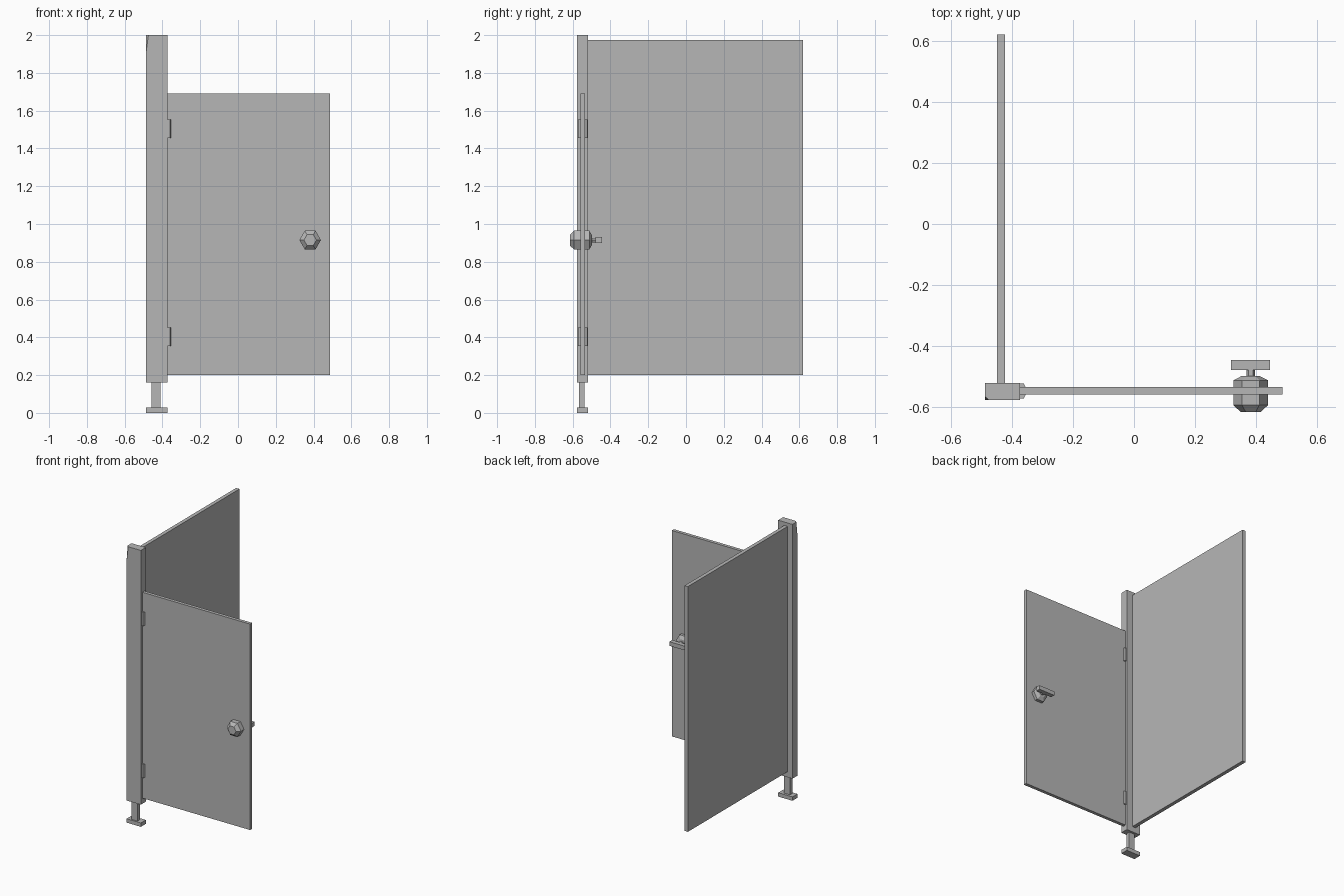
import bpy, bmesh, math
from mathutils import Vector

if "Cube" in bpy.data.objects:
    bpy.data.objects.remove(bpy.data.objects["Cube"], do_unlink=True)

grey = bpy.data.materials.new("partition grey")
grey.use_nodes = True
grey.diffuse_color = (0.47, 0.47, 0.47, 1)
grey.node_tree.nodes["Principled BSDF"].inputs["Base Color"].default_value = grey.diffuse_color


def finish(name, bm):
    bmesh.ops.recalc_face_normals(bm, faces=bm.faces)
    mesh = bpy.data.meshes.new(name)
    bm.to_mesh(mesh)
    bm.free()
    mesh.materials.append(grey)
    obj = bpy.data.objects.new(name, mesh)
    bpy.context.collection.objects.link(obj)
    return obj


def box_mesh(x, y, z):
    bm = bmesh.new()
    bmesh.ops.create_cube(bm, size=1)
    for v in bm.verts:
        v.co = [r[0] if c < 0 else r[1] for c, r in zip(v.co, (x, y, z))]
    return bm


def box(name, x, y, z):
    return finish(name, box_mesh(x, y, z))


def lathe_y(name, cx, cz, profile, sides):
    """Faceted solid around a y axis, from (y, radius) pairs."""
    bm = bmesh.new()
    rings = []
    for y, r in profile:
        angles = [math.tau * i / sides for i in range(sides)]
        rings.append([bm.verts.new((cx + r * math.cos(a), y, cz + r * math.sin(a)))
                      for a in angles])
    for a, b in zip(rings, rings[1:]):
        for i in range(sides):
            j = (i + 1) % sides
            bm.faces.new((a[i], a[j], b[j], b[i]))
    bm.faces.new(rings[0])
    bm.faces.new(rings[-1])
    return finish(name, bm)


POST_X, POST_Y = (-0.488, -0.374), (-0.577, -0.52)

# Post with a small slanted cut at its outer front top corner
bm = box_mesh(POST_X, POST_Y, (0.16, 2.0))
corner = Vector((POST_X[0], POST_Y[0], 1.9))
a = Vector((POST_X[0] + 0.014, POST_Y[0], 2.0))
b = Vector((POST_X[0], POST_Y[0] + 0.012, 2.0))
normal = (a - corner).cross(b - corner)
if normal.x > 0:
    normal.negate()
cut = bmesh.ops.bisect_plane(bm, geom=bm.verts[:] + bm.edges[:] + bm.faces[:],
                             plane_co=corner, plane_no=normal, clear_outer=True)
bmesh.ops.holes_fill(bm, edges=[e for e in bm.edges if e.is_boundary])
finish("post", bm)

# Foot under the post
box("foot_stem", (-0.457, -0.409), (-0.566, -0.537), (0.02, 0.165))
box("foot_plate", POST_X, POST_Y, (0.0, 0.028))

# Wall panel and door
box("side_panel", (-0.449, -0.422), (-0.525, 0.62), (0.2, 1.975))
box("door", (-0.376, 0.487), (-0.558, -0.534), (0.2, 1.69))

# Hinges with bevelled outer edges
for name, z in (("lower_hinge", 0.355), ("upper_hinge", 1.455)):
    bm = bmesh.new()
    outline = [(-0.38, -0.572), (-0.361, -0.572), (-0.354, -0.558),
               (-0.354, -0.536), (-0.361, -0.522), (-0.38, -0.522)]
    face = bm.faces.new([bm.verts.new((x, y, z)) for x, y in outline])
    top = bmesh.ops.extrude_face_region(bm, geom=[face])["geom"]
    for v in top:
        if isinstance(v, bmesh.types.BMVert):
            v.co.z += 0.097
    finish(name, bm)

# Six-sided knob through the door, and the latch turn behind it
KNOB_X, KNOB_Z = 0.382, 0.915
lathe_y("knob", KNOB_X, KNOB_Z,
        [(-0.615, 0.033), (-0.593, 0.057), (-0.512, 0.057), (-0.498, 0.03)], 6)
lathe_y("latch_stem", KNOB_X, KNOB_Z, [(-0.505, 0.014), (-0.472, 0.014)], 6)
box("latch_turn", (KNOB_X - 0.064, KNOB_X + 0.064), (-0.478, -0.446),
    (KNOB_Z - 0.015, KNOB_Z + 0.015))
